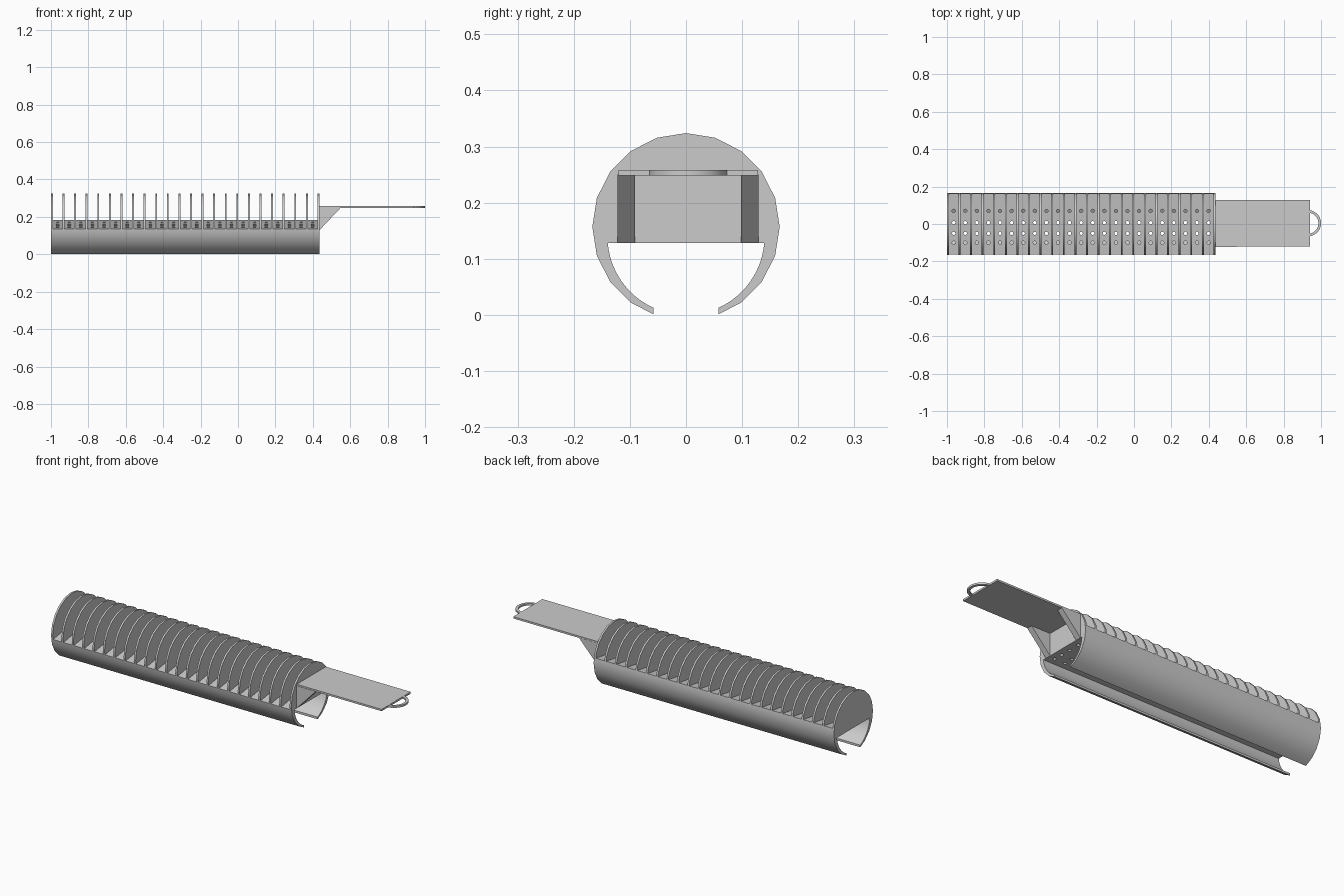
import bpy, bmesh
from math import sin, cos, pi, radians

if "Cube" in bpy.data.objects:
    bpy.data.objects.remove(bpy.data.objects["Cube"])

grey = bpy.data.materials.new("plain_grey")
grey.use_nodes = True
grey.diffuse_color = (0.6, 0.6, 0.6, 1)
grey.node_tree.nodes["Principled BSDF"].inputs["Base Color"].default_value = (0.6, 0.6, 0.6, 1)

X0, X1 = -1.0, 0.435        # ends of the trough
FINS, FIN_T = 24, 0.01
PITCH = (X1 - X0 - FIN_T) / (FINS - 1)
CEILING = 0.128


def prism(bm, points, vec):
    """Extrude a closed 3D outline along vec."""
    face = bm.faces.new([bm.verts.new(p) for p in points])
    out = bmesh.ops.extrude_face_region(bm, geom=[face])
    verts = [g for g in out["geom"] if isinstance(g, bmesh.types.BMVert)]
    bmesh.ops.translate(bm, verts=verts, vec=vec)


def finish(bm, name):
    bmesh.ops.recalc_face_normals(bm, faces=bm.faces)
    mesh = bpy.data.meshes.new(name)
    bm.to_mesh(mesh)
    bm.free()
    ob = bpy.data.objects.new(name, mesh)
    mesh.materials.append(grey)
    bpy.context.collection.objects.link(ob)
    return ob


def activate(ob):
    bpy.ops.object.select_all(action='DESELECT')
    ob.select_set(True)
    bpy.context.view_layer.objects.active = ob


def smooth(ob):
    activate(ob)
    bpy.ops.object.shade_smooth_by_angle(angle=radians(30))


def cut(ob, cutter):
    mod = ob.modifiers.new("cut", 'BOOLEAN')
    mod.operation, mod.solver, mod.object = 'DIFFERENCE', 'EXACT', cutter
    activate(ob)
    bpy.ops.object.modifier_apply(modifier=mod.name)
    bpy.data.objects.remove(cutter)


# Body: twenty-sided tube with a flat ceiling and an open underside
outer = [(0.167 * sin(k * pi / 10), 0.157 + 0.167 * cos(k * pi / 10)) for k in range(-8, 9)]
inner = []
for i in range(13):
    a = radians(24.5 + i * 60.6 / 12)
    inner.append((0.14 * sin(a), 0.14 - 0.14 * cos(a)))
profile = [(-0.058, 0.001)] + outer + [(0.058, 0.001)]
profile += inner + [(-y, z) for y, z in reversed(inner)]
bm = bmesh.new()
prism(bm, [(X0, y, z) for y, z in profile], (X1 - X0, 0, 0))
body = finish(bm, "finned_body")

# Slots with a sloping floor, leaving thin round fins
bm = bmesh.new()
for i in range(FINS - 1):
    x = X0 + i * PITCH + FIN_T
    wedge = [(-0.3, 0.115), (0.3, 0.205), (0.3, 0.5), (-0.3, 0.5)]
    prism(bm, [(x, y, z) for y, z in wedge], (PITCH - FIN_T, 0, 0))
cut(body, finish(bm, "slot_cutter"))

# Drain holes through every slot floor
bm = bmesh.new()
for i in range(FINS - 1):
    x = X0 + (i + 0.5) * PITCH + FIN_T / 2
    for y in (-0.1, -0.05, 0.007, 0.07):
        ring = [(x + 0.009 * cos(k * pi / 6), y + 0.009 * sin(k * pi / 6), 0.1) for k in range(12)]
        prism(bm, ring, (0, 0, 0.15))
cut(body, finish(bm, "hole_cutter"))
smooth(body)

# Flat tongue
bm = bmesh.new()
prism(bm, [(X1, -0.12, 0.248), (0.942, -0.12, 0.248), (0.942, 0.128, 0.248), (X1, 0.128, 0.248)],
      (0, 0, 0.01))
finish(bm, "tongue_plate")

# Triangular brackets under the tongue
for name, y in (("right_bracket", -0.122), ("left_bracket", 0.098)):
    bm = bmesh.new()
    prism(bm, [(X1, y, CEILING), (0.55, y, 0.25), (X1, y, 0.25)], (0, 0.031, 0))
    finish(bm, name)

# Half-ring pull handle
bm = bmesh.new()
arc = [-pi / 2 + pi * k / 24 for k in range(25)]
loop = [(0.93 + 0.07 * cos(a), 0.004 + 0.07 * sin(a), 0.248) for a in arc]
loop += [(0.93 + 0.056 * cos(a), 0.004 + 0.056 * sin(a), 0.248) for a in reversed(arc)]
prism(bm, loop, (0, 0, 0.01))
smooth(finish(bm, "pull_handle"))
